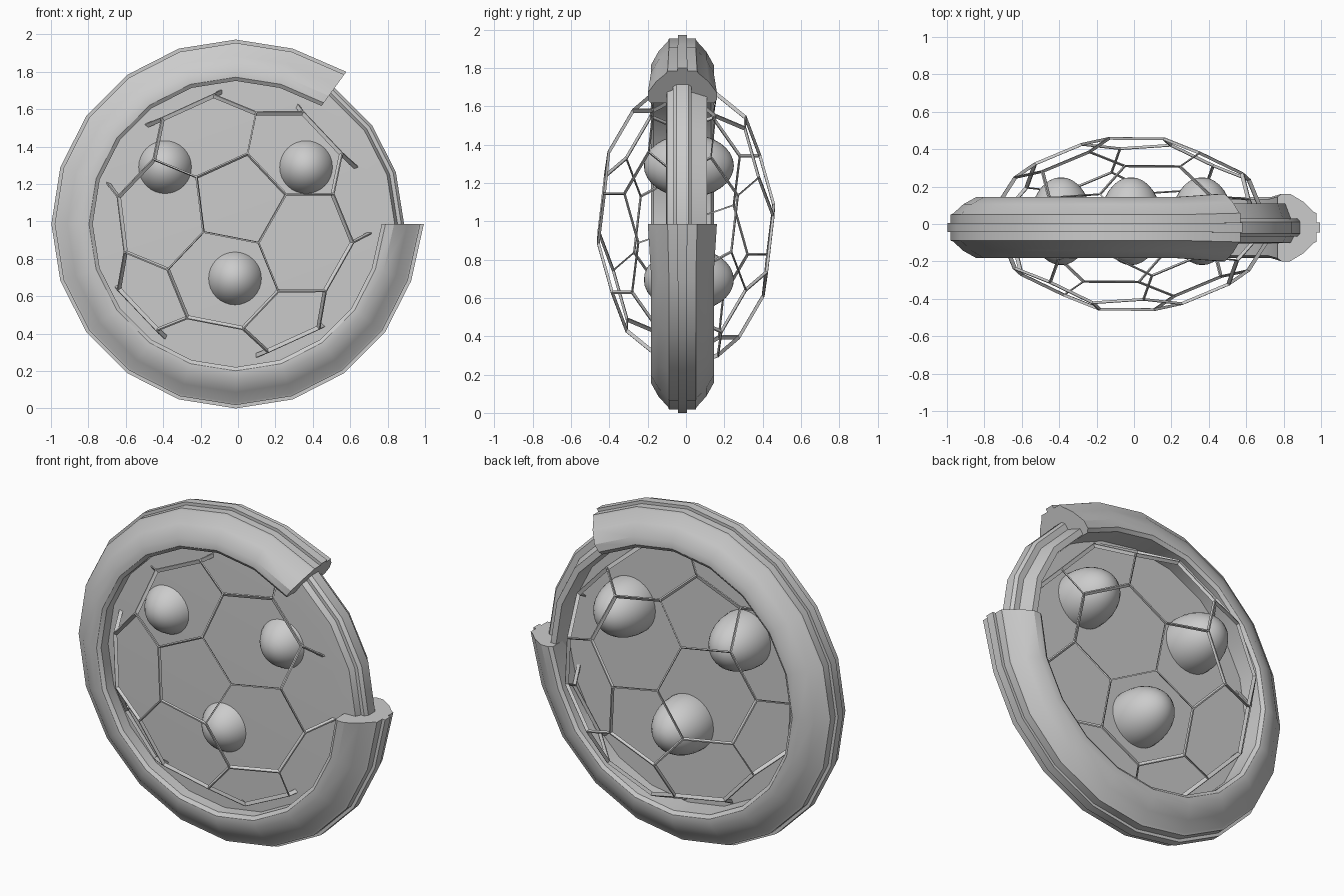
import bpy, bmesh, math
from mathutils import Vector, Matrix

if "Cube" in bpy.data.objects:
    bpy.data.objects.remove(bpy.data.objects["Cube"])

CENTRE = Vector((-0.012, 0, 0.986))
SIDES = 20


def finish(name, bm, smooth=True):
    bmesh.ops.recalc_face_normals(bm, faces=bm.faces)
    mesh = bpy.data.meshes.new(name)
    bm.to_mesh(mesh)
    bm.free()
    ob = bpy.data.objects.new(name, mesh)
    bpy.context.collection.objects.link(ob)
    if smooth:
        bpy.ops.object.select_all(action='DESELECT')
        ob.select_set(True)
        bpy.context.view_layer.objects.active = ob
        bpy.ops.object.shade_smooth_by_angle(angle=math.radians(30))
    return ob


def lathe(name, profile, first=0, last=SIDES, flare=1.0, flare_y=1.0, mid_y=0.0, closed=True):
    """Turn a (radius, y) profile round the y axis, optionally as an open arc with flared ends."""
    bm = bmesh.new()
    full = last - first == SIDES
    rings = []
    for i in range(first, last if full else last + 1):
        a = 2 * math.pi * i / SIDES
        end = not full and i in (first, last)
        k, ky = (flare, flare_y) if end else (1, 1)
        rings.append([bm.verts.new(CENTRE + Vector((r * k * math.cos(a), mid_y + (y - mid_y) * ky,
                                                    r * k * math.sin(a)))) for r, y in profile])
    n = len(profile)
    pairs = list(zip(rings, rings[1:])) + ([(rings[-1], rings[0])] if full else [])
    for p, q in pairs:
        for j in range(n if closed else n - 1):
            m = (j + 1) % n
            bm.faces.new((p[j], p[m], q[m], q[j]))
    if not full:
        bm.faces.new(rings[0])
        bm.faces.new(rings[-1])
    elif not closed:
        bm.faces.new([r[0] for r in rings])
        bm.faces.new([r[-1] for r in rings])
    return finish(name, bm)


# Outer ring with a three-segment gap on the right and a ridge round the rim
M = -0.019
half = [(0.765, 0.15), (0.785, 0.164), (0.83, 0.164), (0.90, 0.125), (0.955, 0.075), (0.968, 0.07),
        (0.968, 0.024), (0.986, 0.024)]
profile = [(r, M - h) for r, h in half] + [(r, M + h) for r, h in reversed(half)]
lathe("outer_ring", profile, 3, SIDES, flare=1.02, flare_y=1.1, mid_y=M)

# Central disc with a rounded rail, shown in the gap, and a raised back rim
lathe("core_disc", [(0.74, -0.105), (0.85, -0.10), (0.865, -0.068), (0.885, -0.068), (0.90, -0.05),
                    (0.90, 0.012), (0.885, 0.03), (0.85, 0.03), (0.82, 0.11), (0.785, 0.11),
                    (0.775, 0.0)], closed=False)

# Three domes that pass through the disc
for i, (x, z) in enumerate([(-0.39, 1.29), (0.364, 1.29), (-0.016, 0.695)]):
    bm = bmesh.new()
    bmesh.ops.create_uvsphere(bm, u_segments=32, v_segments=16, radius=1,
                              matrix=Matrix.Translation((x, 0.015, z)) @ Matrix.Rotation(math.pi / 2, 4, 'X')
                              @ Matrix.Diagonal((0.165, 0.165, 0.235, 1)))
    finish("dome_%d" % (i + 1), bm)

# Wire cage: truncated icosahedron with one pentagon at the front, flattened in depth
R = 0.755
ico = bmesh.new()
bmesh.ops.create_icosphere(ico, subdivisions=1, radius=1)
top = max((v.co for v in ico.verts), key=lambda c: c.z)
near = next(e.other_vert(v).co for v in ico.verts if v.co == top for e in v.link_edges)
# local frame of the front pentagon: normal and the direction of one corner
u = top.normalized()
w = (near - u * near.dot(u)).normalized()
src = Matrix((w, u.cross(w), u))
n = Vector((0.02, -0.983, 0.183)).normalized()
d = Vector((math.cos(math.radians(79)), 0, math.sin(math.radians(79))))
d = (d - n * d.dot(n)).normalized()
rot = Matrix((d, n.cross(d), n)).transposed() @ src
pts = []
for e in ico.edges:
    a, b = (v.co for v in e.verts)
    pts += [rot @ a.lerp(b, 1 / 3), rot @ a.lerp(b, 2 / 3)]
ico.free()
pts = [p.normalized() * R for p in pts]
side = R / 2.478
flat = Vector((1, 0.63, 1))
bm = bmesh.new()
for i, a in enumerate(pts):
    for b in pts[i + 1:]:
        if (a - b).length < side * 1.1:
            off = (b - a).cross(a + b).normalized() * 0.004
            vs = [bm.verts.new(CENTRE + (p * k + off * s) * flat)
                  for p in (a, b) for k, s in ((1, 1), (1, -1), (0.97, -1), (0.97, 1))]
            for f in ((0, 1, 2, 3), (4, 5, 6, 7), (0, 1, 5, 4), (1, 2, 6, 5), (2, 3, 7, 6), (3, 0, 4, 7)):
                bm.faces.new([vs[j] for j in f])
finish("wire_cage", bm, smooth=False)
